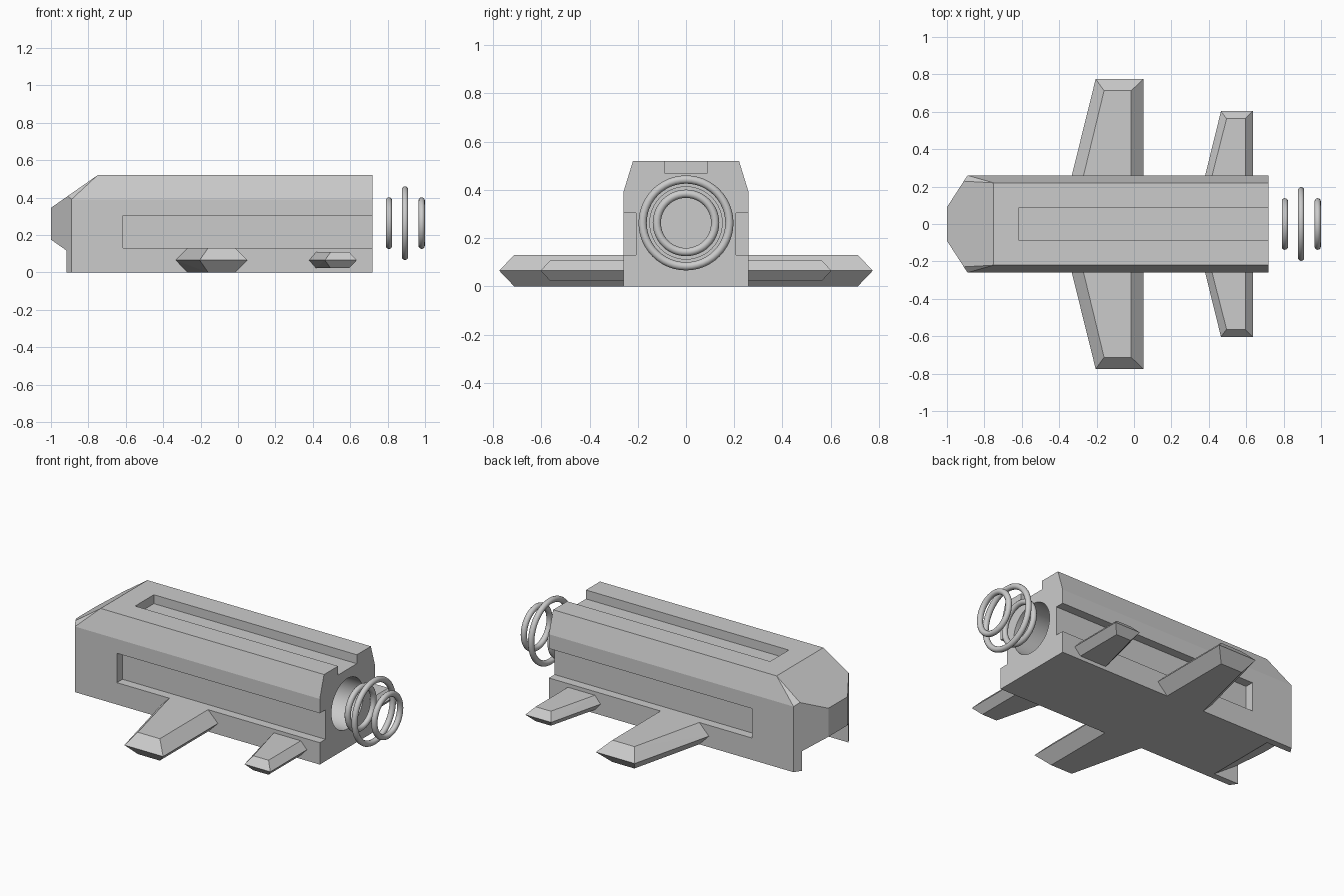
import bpy, bmesh, math
from mathutils import Vector

if "Cube" in bpy.data.objects:
    bpy.data.objects.remove(bpy.data.objects["Cube"], do_unlink=True)

grey = bpy.data.materials.new("light_grey")
grey.use_nodes = True
colour = (0.6, 0.6, 0.6, 1)
grey.diffuse_color = colour
grey.node_tree.nodes["Principled BSDF"].inputs["Base Color"].default_value = colour


def hull(name, points):
    """Flat-faced convex solid around the given points."""
    bm = bmesh.new()
    for p in points:
        bm.verts.new(p)
    res = bmesh.ops.convex_hull(bm, input=bm.verts)
    loose = [g for g in res["geom_interior"] if isinstance(g, bmesh.types.BMVert)]
    bmesh.ops.delete(bm, geom=loose, context="VERTS")
    bmesh.ops.dissolve_limit(bm, angle_limit=math.radians(0.5),
                             verts=bm.verts, edges=bm.edges)
    bmesh.ops.recalc_face_normals(bm, faces=bm.faces)
    mesh = bpy.data.meshes.new(name)
    bm.to_mesh(mesh)
    bm.free()
    mesh.materials.append(grey)
    obj = bpy.data.objects.new(name, mesh)
    bpy.context.collection.objects.link(obj)
    return obj


def box(name, xs, ys, zs):
    return hull(name, [(x, y, z) for x in xs for y in ys for z in zs])


def cut(target, cutter):
    """Subtract the cutter from the target and remove it."""
    cutter.hide_render = True
    mod = target.modifiers.new("cut", "BOOLEAN")
    mod.operation = "DIFFERENCE"
    mod.solver = "EXACT"
    mod.object = cutter
    bpy.context.view_layer.objects.active = target
    bpy.ops.object.modifier_apply(modifier=mod.name)
    bpy.data.objects.remove(cutter, do_unlink=True)


# Hull with bevelled shoulders and a wedge nose
REAR = 0.72
half = [(REAR, 0.26, 0), (REAR, 0.26, 0.39), (REAR, 0.22, 0.52),
        (-0.75, 0.22, 0.52), (-0.89, 0.26, 0.39), (-0.89, 0.26, 0),
        (-0.91, 0.229, 0.408), (-1, 0.09, 0.345), (-1, 0.09, 0)]
body = hull("hull", [(x, s * y, z) for x, y, z in half for s in (1, -1)])

# Sloped undercut of the nose, leaving a prong on each side
cut(body, hull("nose_cutter", [(x, y, z) for y in (-0.22, 0.22)
    for x, z in ((-0.75, 0), (-1.1, 0.245), (-1.1, -0.1), (-0.75, -0.1))]))

# Long slots open at the rear: one on top, one on each side
cut(body, box("top_cutter", (-0.615, 0.8), (-0.088, 0.088), (0.467, 0.6)))
for s in (1, -1):
    cut(body, box("side_cutter", (-0.615, 0.8), (s * 0.207, s * 0.4), (0.13, 0.305)))

# Round exhaust recess
AXIS_Z = 0.263
bpy.ops.mesh.primitive_cylinder_add(vertices=48, radius=0.15, depth=0.5,
                                    location=(REAR, 0, AXIS_Z),
                                    rotation=(0, math.pi / 2, 0))
cut(body, bpy.context.object)
bpy.ops.object.select_all(action="DESELECT")
body.select_set(True)
bpy.context.view_layer.objects.active = body
bpy.ops.object.shade_smooth_by_angle(angle=math.radians(12))


def fin(name, side, rim, flat, z_low, z_high):
    """Swept fin: rim outline at mid height, flat outline above and below.
    Each outline is (root lead x, tip lead x, trail x, tip y)."""
    pts = []
    for (root, tip, trail, tip_y), zs in ((rim, [(z_low + z_high) / 2]),
                                          (flat, [z_low, z_high])):
        for z in zs:
            for x, y in ((root, 0.25), (trail, 0.25), (trail, tip_y), (tip, tip_y)):
                pts.append((x, side * y, z))
    return hull(name, pts)


# Large wings and small tail fins, mirrored
for label, s in (("back", 1), ("front", -1)):
    fin(label + "_wing", s, (-0.335, -0.205, 0.05, 0.775),
        (-0.272, -0.16, -0.015, 0.713), 0, 0.13)
    fin(label + "_tail_fin", s, (0.378, 0.465, 0.635, 0.603),
        (0.415, 0.495, 0.595, 0.563), 0.022, 0.108)

# Floating exhaust rings
for name, x, radius in (("inner_ring", 0.807, 0.121), ("middle_ring", 0.893, 0.18),
                        ("outer_ring", 0.982, 0.121)):
    bpy.ops.mesh.primitive_torus_add(major_radius=radius, minor_radius=0.017,
                                     major_segments=48, minor_segments=12,
                                     location=(x, 0, AXIS_Z),
                                     rotation=(0, math.pi / 2, 0))
    ring = bpy.context.object
    ring.name = name
    ring.data.materials.append(grey)
    bpy.ops.object.shade_smooth()
